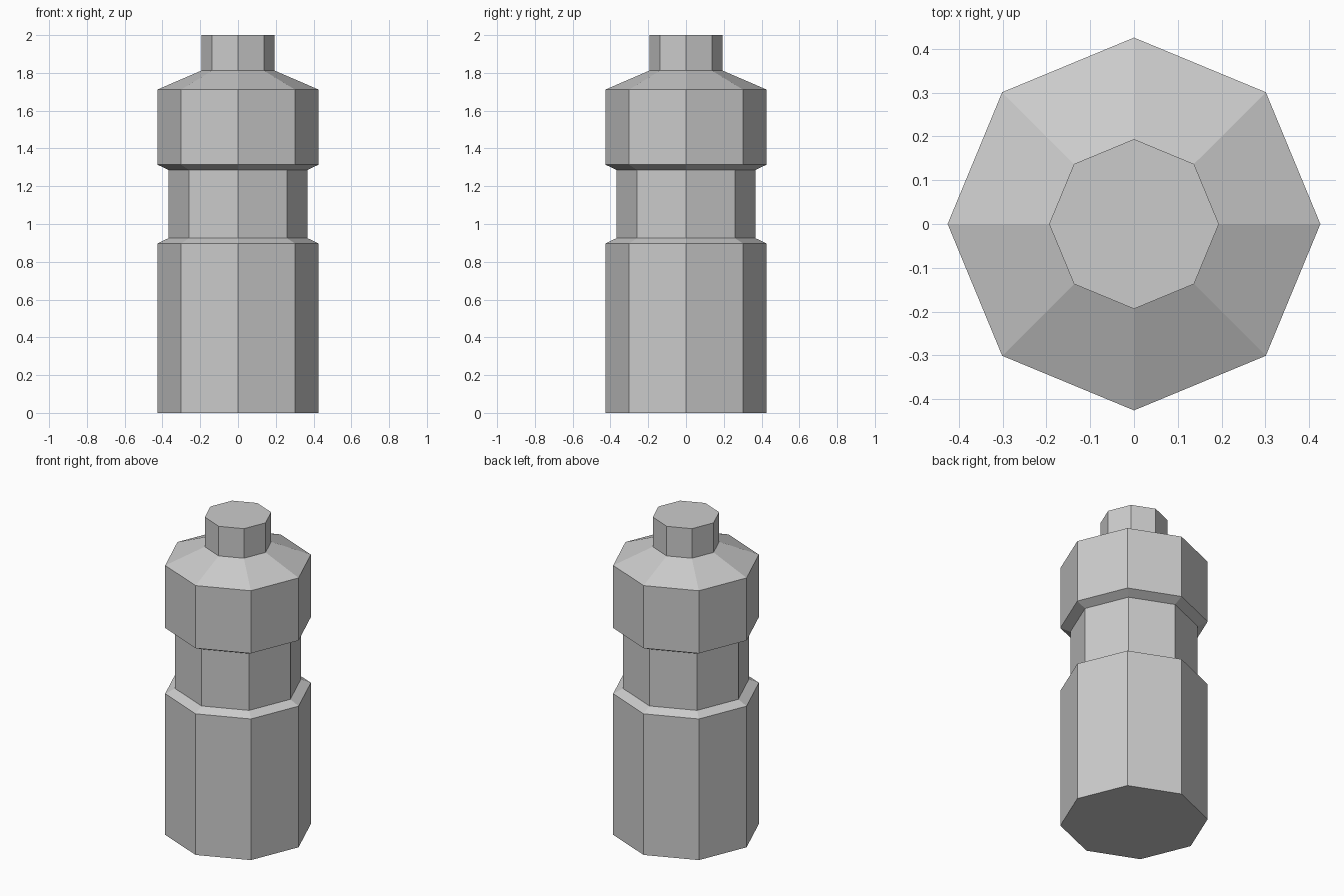
import bpy
import math

if "Cube" in bpy.data.objects:
    bpy.data.objects.remove(bpy.data.objects["Cube"], do_unlink=True)

SIDES = 8

grey = bpy.data.materials.new("light_grey")
grey.use_nodes = True
colour = (0.6, 0.6, 0.6, 1.0)
grey.diffuse_color = colour
grey.node_tree.nodes["Principled BSDF"].inputs["Base Color"].default_value = colour


def lathe(name, profile):
    """Closed solid with flat sides from (radius, height) rings."""
    verts, faces = [], []
    for radius, z in profile:
        for i in range(SIDES):
            a = math.tau * i / SIDES
            verts.append((radius * math.cos(a), radius * math.sin(a), z))
    for ring in range(len(profile) - 1):
        low, high = ring * SIDES, (ring + 1) * SIDES
        for i in range(SIDES):
            j = (i + 1) % SIDES
            faces.append((low + i, low + j, high + j, high + i))
    # Flat base and lid
    faces.append(tuple(reversed(range(SIDES))))
    faces.append(tuple(range(len(verts) - SIDES, len(verts))))
    mesh = bpy.data.meshes.new(name)
    mesh.from_pydata(verts, [], faces)
    mesh.materials.append(grey)
    obj = bpy.data.objects.new(name, mesh)
    bpy.context.collection.objects.link(obj)
    return obj


# Body: lower section, recessed grip, upper section, sloped shoulder, neck
BODY, GRIP, NECK = 0.426, 0.368, 0.194
lathe("bottle", [
    (BODY, 0.0), (BODY, 0.897),
    (GRIP, 0.925), (GRIP, 1.286),
    (BODY, 1.314), (BODY, 1.712),
    (NECK, 1.812), (NECK, 2.0),
])
